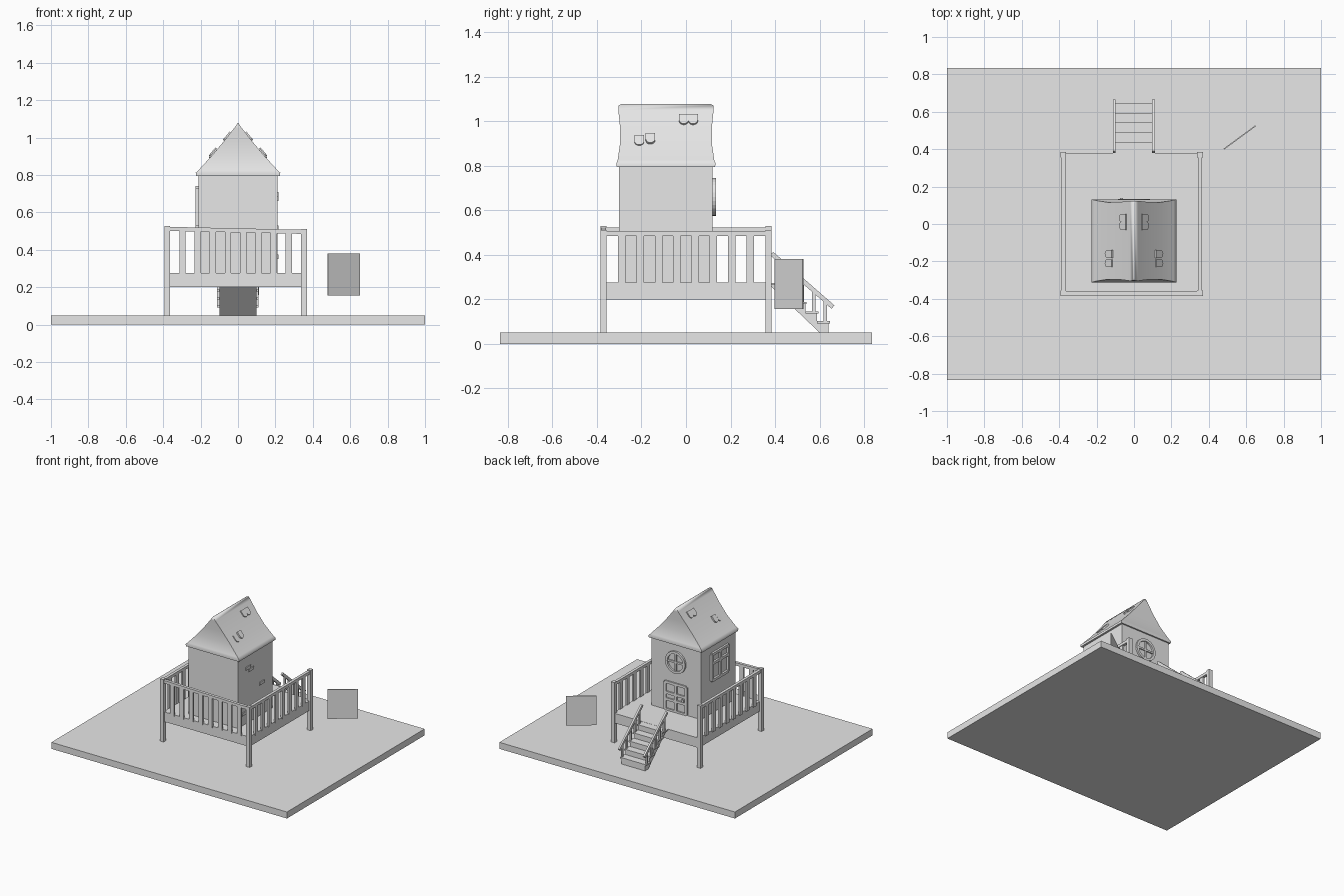
import bpy, bmesh, math
from mathutils import Vector, Matrix

old = bpy.data.objects.get("Cube")
if old:
    bpy.data.objects.remove(old, do_unlink=True)

grey = bpy.data.materials.new("light_grey")
grey.use_nodes = True
grey.diffuse_color = (0.8, 0.8, 0.8, 1)
grey.node_tree.nodes["Principled BSDF"].inputs["Base Color"].default_value = (0.8, 0.8, 0.8, 1)


def finish(name, bm):
    bmesh.ops.recalc_face_normals(bm, faces=bm.faces)
    mesh = bpy.data.meshes.new(name)
    bm.to_mesh(mesh)
    bm.free()
    mesh.materials.append(grey)
    obj = bpy.data.objects.new(name, mesh)
    bpy.context.collection.objects.link(obj)
    return obj


def box(name, x, y, z):
    """Box from three (min, max) ranges."""
    bm = bmesh.new()
    size = [r[1] - r[0] for r in (x, y, z)]
    mid = [(r[0] + r[1]) / 2 for r in (x, y, z)]
    bmesh.ops.create_cube(bm, size=1, matrix=Matrix.Translation(mid) @ Matrix.Diagonal((*size, 1)))
    return finish(name, bm)


def beam(name, a, b, w, h):
    """Rectangular bar running from a to b."""
    a, b = Vector(a), Vector(b)
    d = (b - a).normalized()
    side = Vector((0, 1, 0)) if abs(d.z) > 0.99 else Vector((0, 0, 1)).cross(d).normalized()
    axes = Matrix((d, side, d.cross(side))).transposed().to_4x4()
    bm = bmesh.new()
    bmesh.ops.create_cube(bm, size=1, matrix=Matrix.Translation((a + b) / 2) @ axes
                          @ Matrix.Diagonal(((b - a).length, w, h, 1)))
    return finish(name, bm)


def plate(name, points, depth):
    """Polygon of 3D points pushed along a depth vector."""
    bm = bmesh.new()
    face = bm.faces.new([bm.verts.new(p) for p in points])
    moved = bmesh.ops.extrude_face_region(bm, geom=[face])["geom"]
    bmesh.ops.translate(bm, vec=depth, verts=[v for v in moved if isinstance(v, bmesh.types.BMVert)])
    return finish(name, bm)


# Ground and deck
box("ground_slab", (-1, 1), (-0.835, 0.835), (0, 0.05))
box("deck", (-0.375, 0.355), (-0.37, 0.38), (0.2, 0.275))

# Corner posts, the +x pair a little shorter
left, right, front, back = -0.378, 0.353, -0.37, 0.37
for x, top in ((left, 0.528), (right, 0.512)):
    for y in (front, back):
        beam("corner_post", (x, y, 0.05), (x, y, top), 0.028, 0.03)

# Railings on three sides
corners = [(left, back, 0.512), (left, front, 0.512), (right, front, 0.496), (right, back, 0.496)]
for a, b in zip(corners, corners[1:]):
    a, b = Vector(a), Vector(b)
    beam("hand_rail", a, b, 0.022, 0.022)
    for i in range(1, 9):
        p = a.lerp(b, i / 9)
        along_x = abs(a.x - b.x) > 0.1
        size = (0.014, 0.034) if along_x else (0.034, 0.014)
        beam("baluster", (p.x, p.y, 0.265), p, *size)

# House walls
box("house_walls", (-0.212, 0.21), (-0.3, 0.12), (0.27, 0.81))

# Flared roof, lofted from rows of (height, half width, half length)
rows = [(0.795, 0.225, 0.221), (0.812, 0.226, 0.222), (0.825, 0.212, 0.217), (0.9, 0.143, 0.206),
        (0.98, 0.076, 0.207), (1.05, 0.021, 0.214), (1.07, 0.007, 0.213), (1.077, 0.002, 0.2)]
bm = bmesh.new()
loops = [[bm.verts.new((sx * w, -0.09 + sy * l, z)) for sx, sy in ((-1, -1), (1, -1), (1, 1), (-1, 1))]
         for z, w, l in rows]
for low, high in zip(loops, loops[1:]):
    for i in range(4):
        j = (i + 1) % 4
        bm.faces.new((low[i], low[j], high[j], high[i]))
bm.faces.new(loops[0])
bm.faces.new(loops[-1])
roof = finish("roof", bm)
bpy.context.view_layer.objects.active = roof
roof.select_set(True)
bpy.ops.object.shade_smooth_by_angle(angle=math.radians(60))
roof.select_set(False)

# Round-ended shingles on both slopes
for s in (-1, 1):
    up, out = Vector((-0.64 * s, 0, 0.768)), Vector((0.768 * s, 0, 0.64))
    for x, y, z in ((0.137, -0.21, 0.905), (0.137, -0.16, 0.915), (0.061, -0.01, 1.0), (0.061, 0.032, 1.0)):
        c = Vector((x * s, y, z)) - out * 0.004
        pts = [c + Vector((0, 0.021 * math.cos(t), 0)) + up * 0.021 * math.sin(t)
               for t in [math.pi + math.pi * k / 8 for k in range(9)]]
        pts += [c + Vector((0, 0.021, 0)) + up * 0.035, c + Vector((0, -0.021, 0)) + up * 0.035]
        plate("shingle", pts, out * 0.012)

# Raised bricks on the +x wall
for y, z in ((-0.18, 0.697), (-0.145, 0.673), (-0.225, 0.363), (-0.012, 0.52)):
    box("brick", (0.2, 0.216), (y - 0.03, y + 0.03), (z - 0.011, z + 0.011))


# Framed rectangular openings: f maps (across, height) to a wall point
def frame(name, f, half, low, high, bars, thick, depth):
    for u in (-half, half, 0):
        beam(name + "_stile", f(u, low), f(u, high), depth, thick) if name == "door" else \
            beam(name + "_stile", f(u, low), f(u, high), thick, depth)
    for z in (low, high, *bars):
        beam(name + "_crossbar", f(-half, z), f(half, z), depth, thick)


frame("window", lambda u, z: (-0.212, -0.1 + u, z), 0.1, 0.53, 0.73, [0.66], 0.02, 0.03)
frame("door", lambda u, z: (u, 0.12, z), 0.09, 0.28, 0.49, [0.41, 0.36], 0.02, 0.02)
box("door_handle", (-0.075, -0.06), (0.12, 0.14), (0.375, 0.395))

# Round window with cross bars
bm = bmesh.new()
n = 28
ring = [[bm.verts.new((r * math.cos(a), y, 0.66 + r * math.sin(a)))
         for r, y in ((0.066, 0.115), (0.066, 0.134), (0.085, 0.134), (0.085, 0.115))]
        for a in [2 * math.pi * k / n for k in range(n)]]
for k in range(n):
    p, q = ring[k], ring[(k + 1) % n]
    for i in range(4):
        bm.faces.new((p[i], p[(i + 1) % 4], q[(i + 1) % 4], q[i]))
finish("round_window_frame", bm)
box("round_window_bar", (-0.07, 0.07), (0.115, 0.129), (0.653, 0.667))
box("round_window_bar", (-0.007, 0.007), (0.115, 0.129), (0.59, 0.73))

# Stair block with a sloped underside
steps, run, rise = 5, 0.052, 0.043
profile = [(0.38, 0.26), (0.38, 0.272)]
for i in range(steps):
    y, z = 0.432 + run * i, 0.272 - rise * i
    profile += [(y, z), (y, z - rise)]
profile[-1] = (0.64, 0.05)
profile.append((0.6, 0.05))
plate("stairs", [(-0.1, y, z) for y, z in profile], Vector((0.2, 0, 0)))
for i in range(steps):
    y, z = 0.432 + run * i, 0.272 - rise * i
    box("stair_tread", (-0.113, 0.11), (y - run, y + 0.006), (z - 0.008, z + 0.002))

# Stair railings
for x in (-0.106, 0.104):
    beam("stair_rail", (x, 0.385, 0.405), (x, 0.66, 0.165), 0.014, 0.02)
    for i in range(steps):
        y = 0.418 + run * i
        beam("stair_baluster", (x, y, 0.265 - rise * i), (x, y, 0.405 - 0.873 * (y - 0.385)), 0.016, 0.012)

# Upright panel floating beside the house
beam("floating_panel", (0.48, 0.4, 0.268), (0.65, 0.525, 0.268), 0.006, 0.225)
